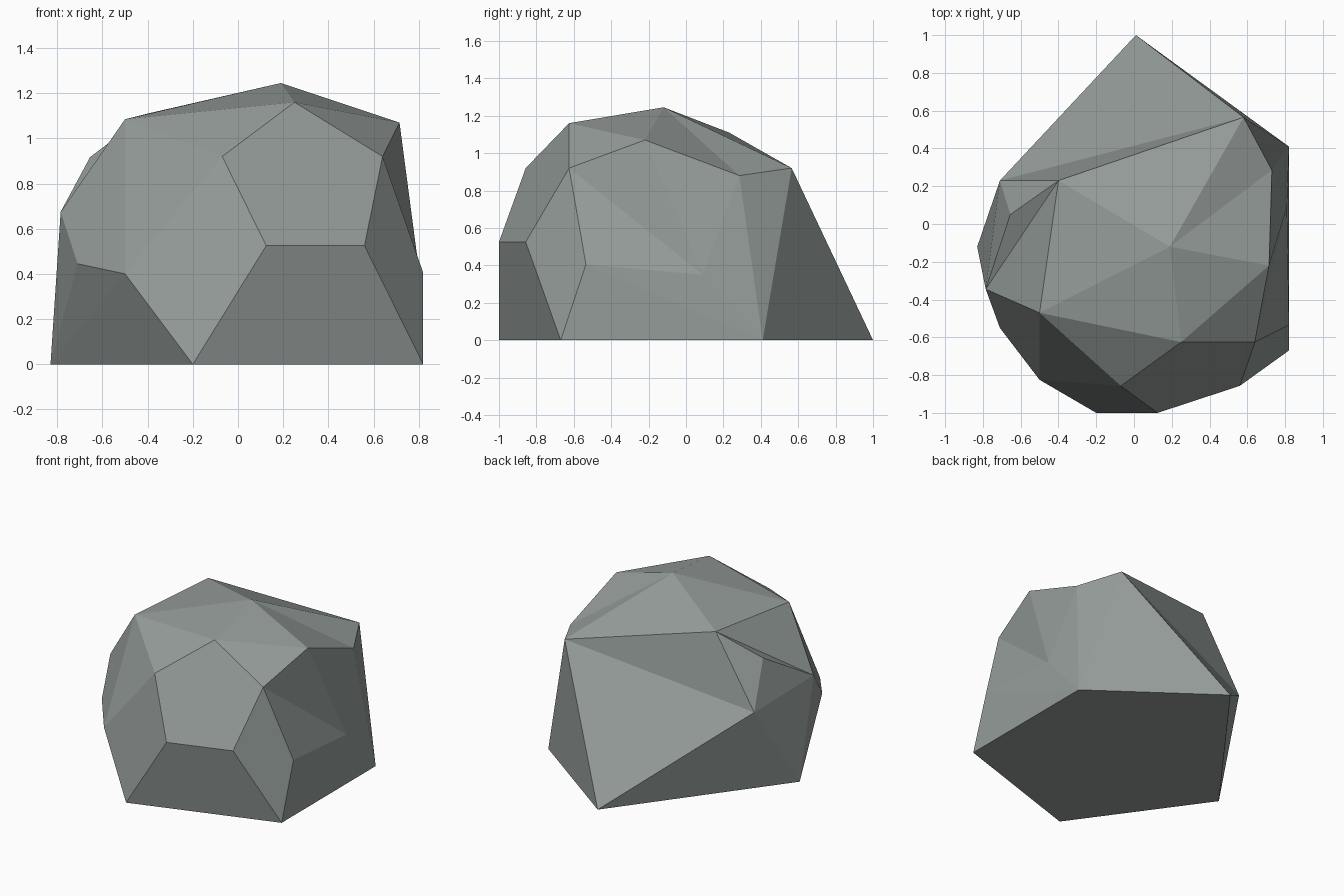
import bpy, bmesh

if "Cube" in bpy.data.objects:
    bpy.data.objects.remove(bpy.data.objects["Cube"])

# Corners of the boulder, grouped by level
corners = dict(
    # flat base
    A=(.01, 1, 0), B=(.82, .41, 0), C=(.82, -.67, 0), D=(-.20, -1, 0), E=(-.83, -.12, 0),
    # front pentagon facet
    F=(.125, -1, .525), G=(.56, -.857, .525), H=(.64, -.625, .92),
    I=(.25, -.625, 1.16), J=(-.07, -.857, .92),
    # crown
    K=(.19, -.12, 1.245), L=(.715, -.22, 1.07), M=(.73, .285, .88),
    N=(.58, .565, .92), O=(-.40, .23, 1.11), P=(-.50, -.47, 1.085),
    # left flank
    Q=(-.50, -.825, .40), R=(-.71, -.55, .445), S=(-.785, -.345, .675),
    T=(-.655, .05, .917), U=(-.71, .23, .605),
    # right flank
    V=(.81, .09, .35), W=(.82, -.535, .405),
)

# Facets, each named by its corners
facets = ("ABCDE "                              # base
          "DCGF FGHIJ CWHG "                    # front
          "DFJQ QJP JIP PSRQ EDQ EQR "          # front left
          "ERS ESU OPS OST TSU OTU "            # left
          "AEU AUN UON ABN "                    # back
          "NBM MBV LMV LVH HVW WVB WBC "        # right
          "IKP ILK KLM KMN KNO KOP IHL").split()  # top

bm = bmesh.new()
vert = {name: bm.verts.new(co) for name, co in corners.items()}
for f in facets:
    bm.faces.new([vert[c] for c in f])
bmesh.ops.recalc_face_normals(bm, faces=bm.faces)

mesh = bpy.data.meshes.new("boulder")
bm.to_mesh(mesh)
bm.free()

# One flat stone grey
stone = bpy.data.materials.new("stone grey")
stone.diffuse_color = (.30, .335, .32, 1)
stone.use_nodes = True
stone.node_tree.nodes["Principled BSDF"].inputs["Base Color"].default_value = stone.diffuse_color
mesh.materials.append(stone)
bpy.context.collection.objects.link(bpy.data.objects.new("boulder", mesh))
